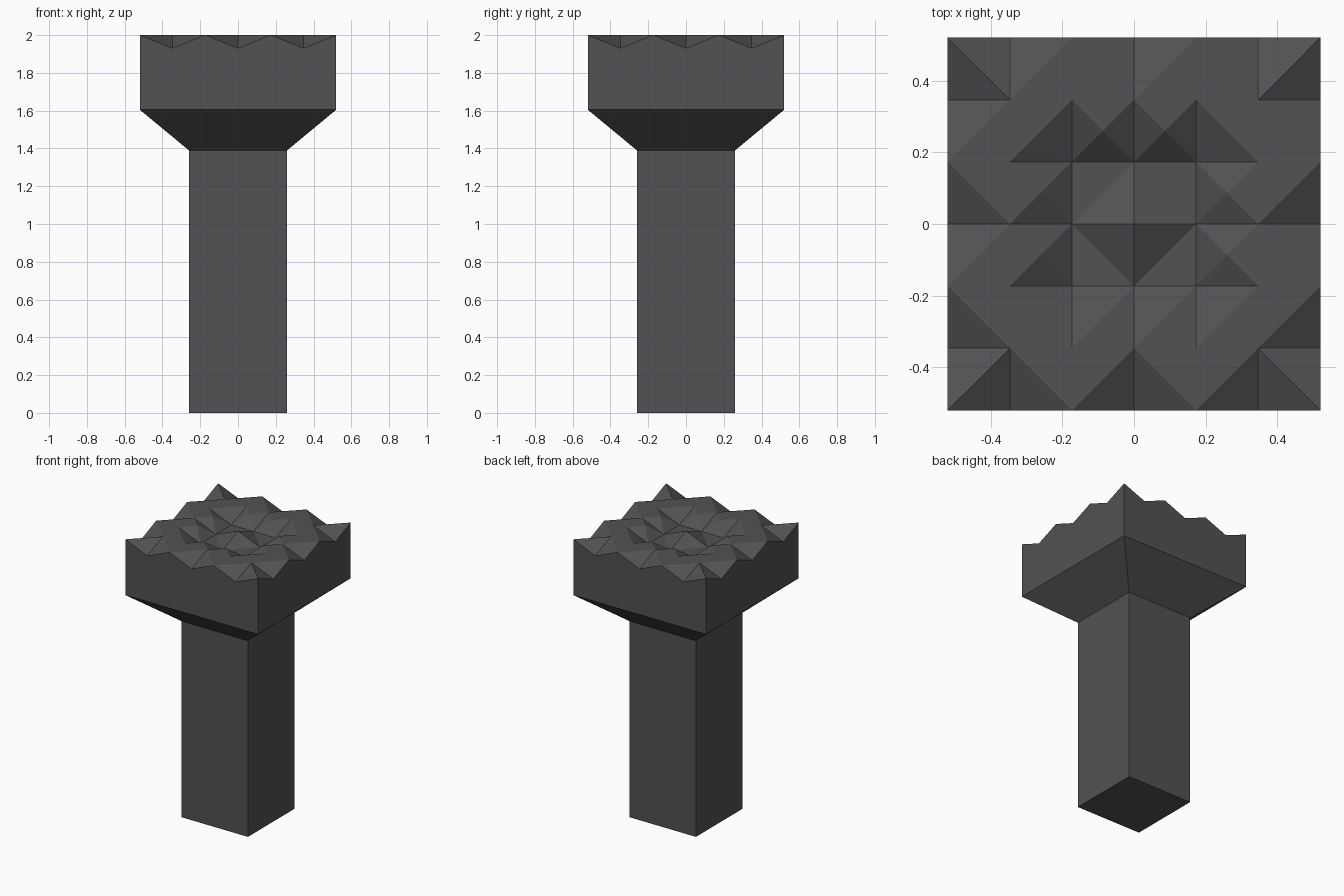
import bpy, bmesh

if "Cube" in bpy.data.objects:
    bpy.data.objects.remove(bpy.data.objects["Cube"])

STEP = 0.52 / 3      # spacing of the crown grid
HIGH, LOW = 2.0, 1.93

stone = bpy.data.materials.new("dark grey stone")
stone.diffuse_color = (0.085, 0.085, 0.092, 1)
stone.use_nodes = True
stone.node_tree.nodes["Principled BSDF"].inputs["Base Color"].default_value = stone.diffuse_color


def height(i, j):
    """Crown height: notched rim, raised band, sunken ring, centre peak."""
    ring = max(abs(i), abs(j))
    if ring == 3:
        return HIGH if abs(i) % 2 and abs(j) % 2 else LOW
    return LOW if ring == 1 else HIGH


bm = bmesh.new()
grid = {(i, j): bm.verts.new((i * STEP, j * STEP, height(i, j)))
        for i in range(-3, 4) for j in range(-3, 4)}

# Rough crown: each cell split along its higher/level diagonal,
# or fanned from a raised middle on the sides of the sunken ring
for i in range(-3, 3):
    for j in range(-3, 3):
        keys = [(i, j), (i + 1, j), (i + 1, j + 1), (i, j + 1)]
        v = [grid[k] for k in keys]
        lows = [n for n in range(4) if v[n].co.z < HIGH - 0.01]
        if len(lows) == 2:
            mid = bm.verts.new(((i + .5) * STEP, (j + .5) * STEP, HIGH))
            for n in range(4):
                bm.faces.new((v[n], v[(n + 1) % 4], mid))
            continue
        if len(lows) == 1:
            odd = lows[0]
        else:
            odd = next(n for n in range(4) if n not in lows)
        w = v[odd:] + v[:odd]
        bm.faces.new((w[3], w[0], w[1]))
        bm.faces.new((w[1], w[2], w[3]))

# Head sides, hanging from the notched rim
rim = ([(i, -3) for i in range(-3, 3)] + [(3, j) for j in range(-3, 3)]
       + [(i, 3) for i in range(3, -3, -1)] + [(-3, j) for j in range(3, -3, -1)])
corners = [(-1, -1), (1, -1), (1, 1), (-1, 1)]


def square(half, z):
    return [bm.verts.new((x * half, y * half, z)) for x, y in corners]


loops = [square(0.52, 1.605), square(0.26, 1.39), square(0.26, 0.0)]
for s in range(4):
    top = [grid[rim[(s * 6 + k) % 24]] for k in range(7)]
    bm.faces.new([loops[0][s], loops[0][(s + 1) % 4]] + top[::-1])

# Flare, shaft and base
for upper, lower in zip(loops, loops[1:]):
    for s in range(4):
        t = (s + 1) % 4
        bm.faces.new((lower[s], lower[t], upper[t], upper[s]))
bm.faces.new(loops[-1][::-1])
bmesh.ops.recalc_face_normals(bm, faces=bm.faces)

mesh = bpy.data.meshes.new("pillar")
bm.to_mesh(mesh)
bm.free()
mesh.materials.append(stone)
pillar = bpy.data.objects.new("pillar", mesh)
bpy.context.collection.objects.link(pillar)
